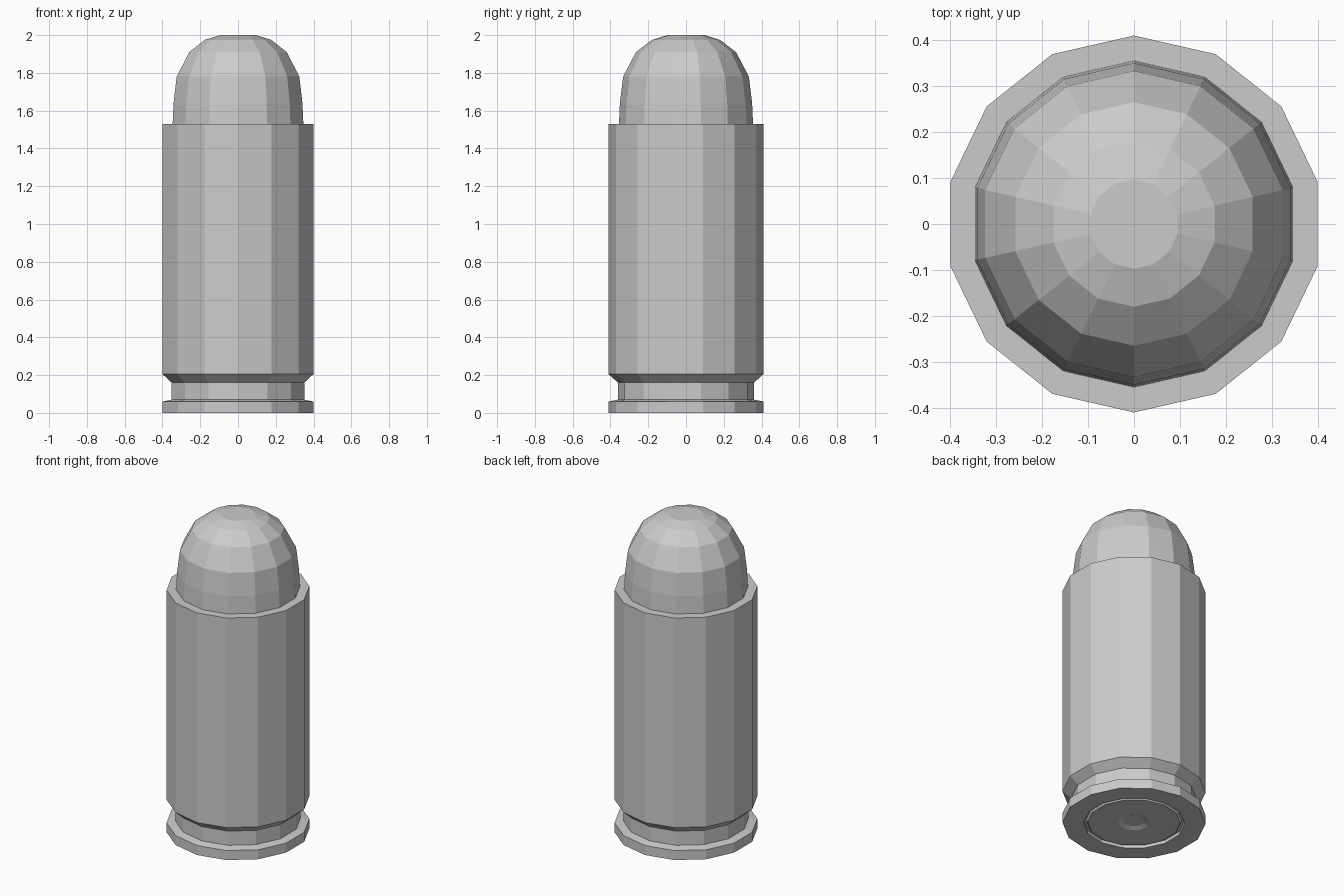
import bpy, bmesh
from math import sin, cos, pi

if "Cube" in bpy.data.objects:
    bpy.data.objects.remove(bpy.data.objects["Cube"])

SIDES = 14


def lathe(name, profile, cap_start=False, cap_end=False):
    """Revolve (radius, height) points about z; a corner points along +y."""
    bm = bmesh.new()
    rings = []
    for r, z in profile:
        rings.append([bm.verts.new((r * sin(2 * pi * i / SIDES), r * cos(2 * pi * i / SIDES), z))
                      for i in range(SIDES)])
    for a, b in zip(rings, rings[1:]):
        for i in range(SIDES):
            j = (i + 1) % SIDES
            bm.faces.new((a[i], b[i], b[j], a[j]))
    if cap_start:
        bm.faces.new(rings[0])
    if cap_end:
        bm.faces.new(rings[-1][::-1])
    mesh = bpy.data.meshes.new(name)
    bm.to_mesh(mesh)
    bm.free()
    obj = bpy.data.objects.new(name, mesh)
    bpy.context.collection.objects.link(obj)
    return obj


# Casing: base face, rim, extractor groove, body wall and mouth lip
lathe("casing", [(0.29, 0.02), (0.29, 0), (0.41, 0), (0.41, 0.06), (0.36, 0.07),
                 (0.36, 0.16), (0.41, 0.205), (0.41, 1.53), (0.355, 1.53)])

# Primer: floor of the ring gap, raised disc and small central dimple
lathe("primer", [(0.06, 0.015), (0.09, 0.004), (0.265, 0.004), (0.275, 0.02), (0.29, 0.02)],
      cap_start=True)

# Bullet: rounded nose with a flat tip
lathe("bullet_tip", [(0.355, 1.53), (0.35, 1.64), (0.333, 1.78), (0.265, 1.91),
                     (0.18, 1.975), (0.097, 2.0)], cap_end=True)
